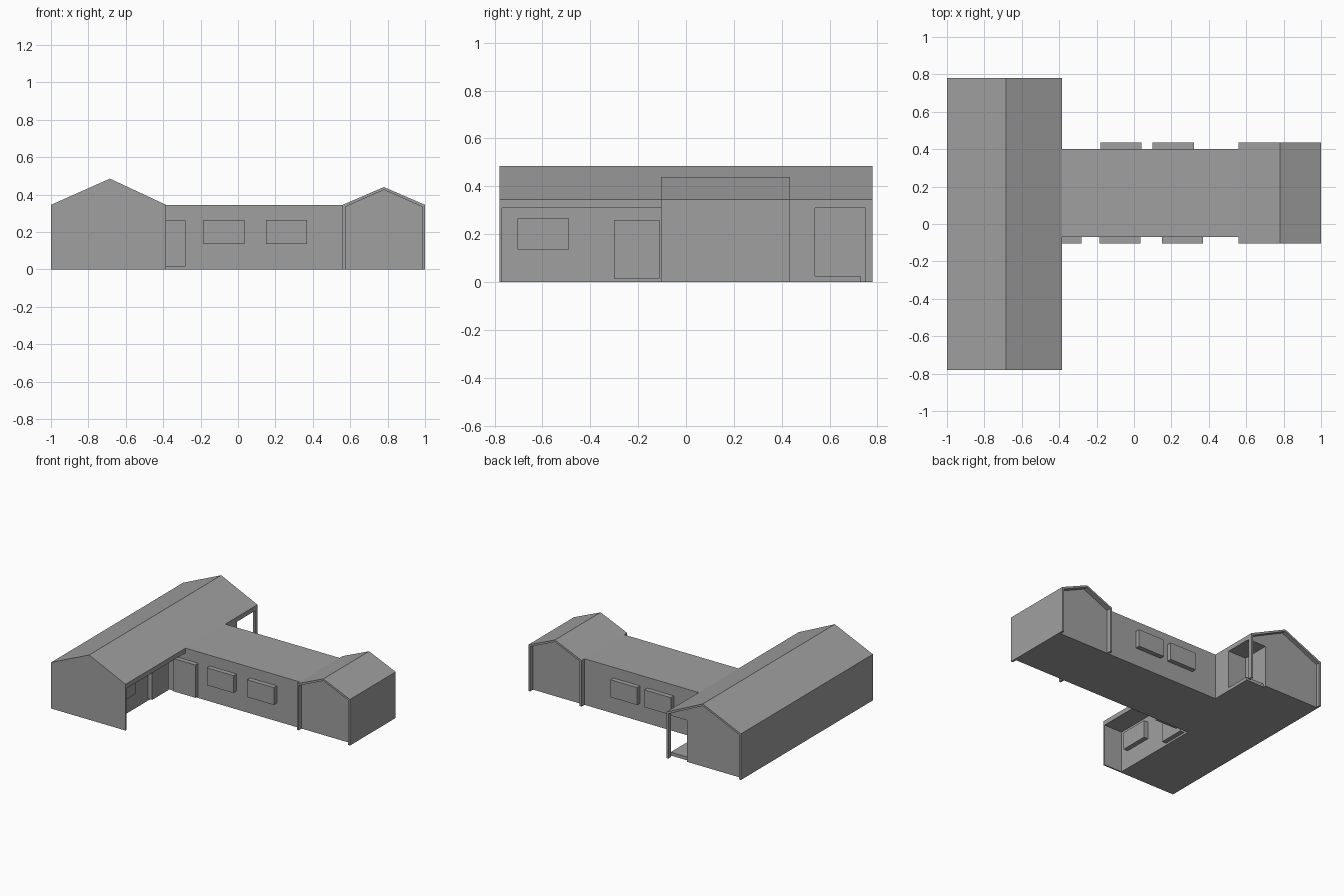
import bpy
import bmesh

cube = bpy.data.objects.get("Cube")
if cube:
    bpy.data.objects.remove(cube, do_unlink=True)

# One plain grey for the whole building
GREY = (0.35, 0.35, 0.35, 1.0)
grey = bpy.data.materials.new("plain_grey")
grey.use_nodes = True
grey.diffuse_color = GREY
grey.node_tree.nodes["Principled BSDF"].inputs["Base Color"].default_value = GREY


def extrude_profile(name, profile, y0, y1):
    """Extrude a closed x/z outline from y0 to y1."""
    bm = bmesh.new()
    face = bm.faces.new([bm.verts.new((x, y0, z)) for x, z in profile])
    result = bmesh.ops.extrude_face_region(bm, geom=[face])
    moved = [v for v in result["geom"] if isinstance(v, bmesh.types.BMVert)]
    bmesh.ops.translate(bm, verts=moved, vec=(0, y1 - y0, 0))
    bmesh.ops.recalc_face_normals(bm, faces=bm.faces)
    mesh = bpy.data.meshes.new(name)
    bm.to_mesh(mesh)
    bm.free()
    mesh.materials.append(grey)
    obj = bpy.data.objects.new(name, mesh)
    bpy.context.collection.objects.link(obj)
    return obj


def box(name, x0, x1, y0, y1, z0, z1):
    return extrude_profile(name, [(x0, z0), (x1, z0), (x1, z1), (x0, z1)], y0, y1)


def gable(x0, x1, ridge_x, ridge_z, base=0.0):
    """House-shaped outline, open at the base when used for a rim."""
    return [(x0, base), (x0, EAVE), (ridge_x, ridge_z), (x1, EAVE), (x1, base)]


def gable_rim(name, x0, x1, ridge_x, ridge_z, y0, y1, t=0.015):
    """Thin frame around a recessed gable wall."""
    outer = gable(x0, x1, ridge_x, ridge_z)
    inner = [(x0 + t, 0), (x0 + t, EAVE - t * 0.7), (ridge_x, ridge_z - t),
             (x1 - t, EAVE - t * 0.7), (x1 - t, 0)]
    return extrude_profile(name, outer + inner[::-1], y0, y1)


EAVE = 0.345
CEILING = 0.31
BARN = (-1.0, -0.385, -0.685, 0.485)     # left x, right x, ridge x, ridge z
END = (0.56, 1.0, 0.78, 0.44)
INNER = -0.535                           # porch wall
FRONT, BACK = -0.07, 0.40                # wing walls
LONG_FRONT, LONG_BACK = -0.78, 0.78

# Long hall: enclosed rooms, roof over the porches, and back gable frame
box("hall_rooms", BARN[0], INNER, LONG_FRONT, 0.75, 0, CEILING)
extrude_profile("hall_roof", gable(*BARN, base=CEILING), LONG_FRONT, 0.75)
gable_rim("hall_back_rim", *BARN, 0.75, LONG_BACK)

# Front porch end wall, back porch side wall and step
box("porch_end_wall", INNER, BARN[1], LONG_FRONT, -0.77, 0, CEILING)
box("back_porch_wall", INNER, BARN[1], BACK, 0.54, 0, CEILING)
box("back_porch_floor", INNER, BARN[1], 0.54, 0.73, 0, 0.025)

# Flat-roofed connecting wing
box("connecting_wing", INNER, END[0], FRONT, BACK, 0, EAVE)

# Gabled end block with recessed gables on both sides
extrude_profile("end_block", gable(*END), FRONT, BACK)
gable_rim("end_front_rim", *END, -0.105, FRONT)
gable_rim("end_back_rim", *END, BACK, 0.435)

# Raised window boxes along the wing
D = 0.035
for i, x in enumerate((-0.185, 0.15)):
    box(f"front_window_{i + 1}", x, x + 0.22, FRONT - D, FRONT, 0.135, 0.265)
for i, x in enumerate((-0.18, 0.10)):
    box(f"back_window_{i + 1}", x, x + 0.22, BACK, BACK + D, 0.135, 0.265)

# Porch window and the two doors meeting near the inner corner
box("porch_window", INNER, INNER + D, -0.705, -0.49, 0.135, 0.265)
box("porch_door", INNER, INNER + D, -0.30, -0.11, 0.015, 0.26)
box("wing_door", -0.46, -0.28, FRONT - D, FRONT, 0.015, 0.26)
